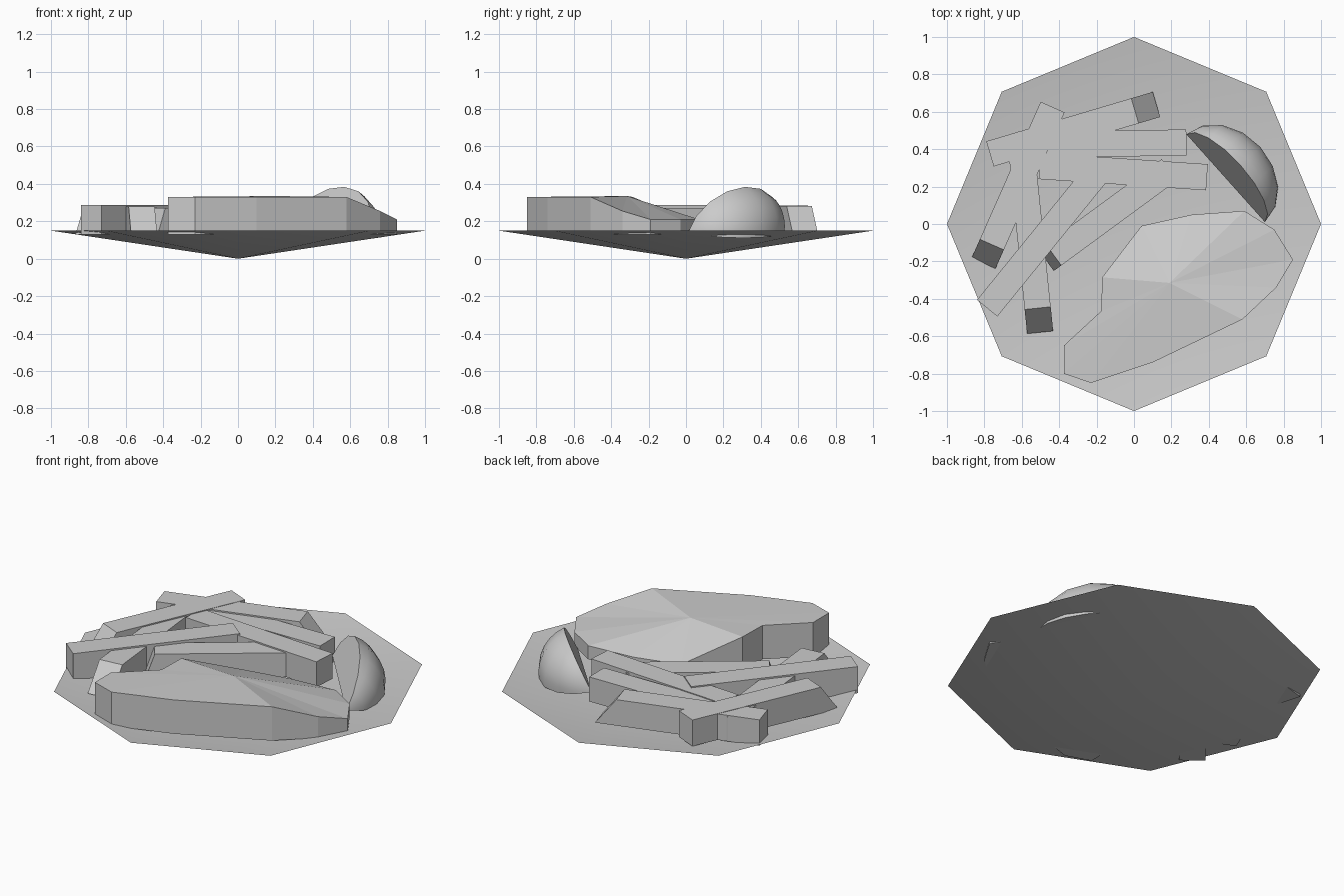
import bpy, bmesh, math
from mathutils import Vector

if "Cube" in bpy.data.objects:
    bpy.data.objects.remove(bpy.data.objects["Cube"])


def make(name, verts, faces, smooth=False):
    me = bpy.data.meshes.new(name)
    me.from_pydata([tuple(v) for v in verts], [], faces)
    bm = bmesh.new()
    bm.from_mesh(me)
    if name != "plate":
        bmesh.ops.recalc_face_normals(bm, faces=bm.faces)
    for f in bm.faces:
        f.smooth = smooth
    bm.to_mesh(me)
    bm.free()
    ob = bpy.data.objects.new(name, me)
    bpy.context.collection.objects.link(ob)
    return ob


# Plate: shallow open eight-sided cone shell
rim = [(math.cos(i * math.pi / 4), math.sin(i * math.pi / 4), 0.15) for i in range(8)]
make("plate", rim + [(0, 0, 0)], [(i, (i + 1) % 8, 8) for i in range(8)], True)

# Steak: outline slab, top fanned to a centre point, thinner at the back right
outline = [
    (0.04, -0.01, 0.215), (0.31, 0.05, 0.21), (0.59, 0.07, 0.21), (0.75, -0.03, 0.21),
    (0.85, -0.19, 0.21), (0.76, -0.34, 0.255), (0.58, -0.51, 0.33), (0.10, -0.74, 0.33),
    (-0.23, -0.85, 0.33), (-0.375, -0.80, 0.33), (-0.375, -0.65, 0.33),
    (-0.175, -0.465, 0.33), (-0.17, -0.285, 0.33)]
n = len(outline)
verts = outline + [(x, y, 0.13) for x, y, z in outline] + [(0.19, -0.315, 0.335)]
faces = [tuple(range(n, 2 * n))]
for i in range(n):
    j = (i + 1) % n
    faces += [(i, j, 2 * n), (i, i + n, j + n, j)]
make("steak", verts, faces)


# Fries: square bars; "slant" pushes the base of the first end outward
def fry(name, p, q, slant=0.0, top=0.285, w=0.14):
    p, q = Vector((*p, 0)), Vector((*q, 0))
    d = (q - p).normalized()
    s = Vector((-d.y, d.x, 0)) * w / 2
    up, lo = Vector((0, 0, top)), Vector((0, 0, 0.13))
    b = p - d * slant
    verts = [b - s + lo, b + s + lo, p + s + up, p - s + up,
             q - s + lo, q + s + lo, q + s + up, q - s + up]
    faces = [(0, 1, 2, 3), (4, 5, 6, 7)] + [
        (i, (i + 1) % 4, (i + 1) % 4 + 4, i + 4) for i in range(4)]
    make(name, verts, faces)


fries = [
    ((0.005, 0.605), (-0.77, 0.375), 0.12, 0.283),
    ((-0.62, 0.425), (0.28, 0.435), 0.0, 0.275),
    ((-0.505, 0.31), (0.39, 0.25), 0.0, 0.28),
    ((-0.785, -0.45), (-0.20, 0.27), 0.0, 0.287),
    ((-0.43, -0.165), (0.19, 0.29), 0.05, 0.272),
    ((-0.515, -0.45), (-0.60, 0.38), 0.13, 0.278),
    ((-0.76, -0.11), (-0.435, 0.625), 0.11, 0.285)]
for k, (p, q, slant, top) in enumerate(fries):
    fry(f"fry_{k + 1}", p, q, slant, top)

# Lemon wedge: slice of an ellipsoid spun about the tip-to-tip axis
tip_a, tip_b = Vector((0.28, 0.48, 0.175)), Vector((0.70, 0.01, 0.14))
mid, half = (tip_a + tip_b) / 2, (tip_b - tip_a) / 2
out = Vector((0.746, 0.665, 0))
up = Vector((0, 0, 1))
A, T = 6, 8
verts = [tip_a, tip_b]
for t in range(1, T):
    ang = math.pi * t / T
    for a in range(A + 1):
        c = math.radians(-10 + 75 * a / A)
        verts.append(mid - half * math.cos(ang)
                     + (out * math.cos(c) + up * math.sin(c)) * 0.25 * math.sin(ang))


def idx(t, a):
    return 0 if t == 0 else 1 if t == T else 2 + (t - 1) * (A + 1) + a


faces = []
for t in range(T):
    for a in range(A):
        quad = [idx(t, a), idx(t + 1, a), idx(t + 1, a + 1), idx(t, a + 1)]
        faces.append(tuple(dict.fromkeys(quad)))
cuts = [tuple(idx(t, a) for t in range(T + 1)) for a in (0, A)]
wedge = make("lemon_wedge", verts, faces + cuts, True)
bpy.context.view_layer.objects.active = wedge
wedge.select_set(True)
bpy.ops.object.shade_smooth_by_angle(angle=math.radians(35))
